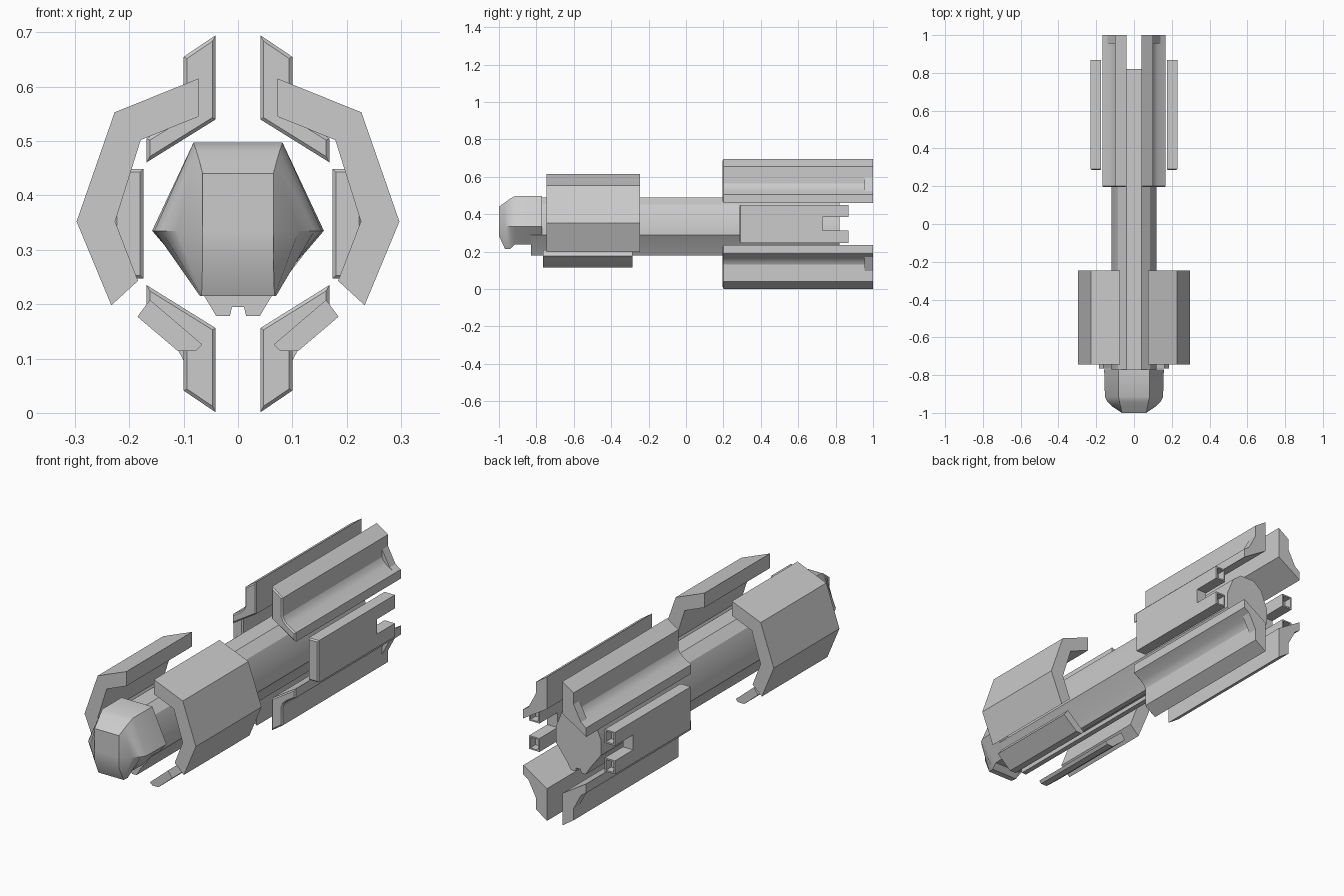
import bpy, bmesh, math
from mathutils import Vector

if "Cube" in bpy.data.objects:
    bpy.data.objects.remove(bpy.data.objects["Cube"])

MID = 0.348  # height of the symmetry plane of the rear rails


def finish(name, bm, mirror=None, z=0.0, angle=25):
    bmesh.ops.recalc_face_normals(bm, faces=bm.faces)
    me = bpy.data.meshes.new(name)
    bm.to_mesh(me)
    bm.free()
    ob = bpy.data.objects.new(name, me)
    bpy.context.collection.objects.link(ob)
    ob.location.z = z
    if mirror:
        mod = ob.modifiers.new("Mirror", 'MIRROR')
        mod.use_axis = mirror
        mod.use_clip = False
        mod.use_mirror_merge = False
    bpy.ops.object.select_all(action='DESELECT')
    ob.select_set(True)
    bpy.context.view_layer.objects.active = ob
    bpy.ops.object.shade_smooth_by_angle(angle=math.radians(angle))
    return ob


def prism(points, offset):
    """Extrude a flat polygon of 3D points along an offset."""
    bm = bmesh.new()
    face = bm.faces.new([bm.verts.new(p) for p in points])
    ext = bmesh.ops.extrude_face_region(bm, geom=[face], use_keep_orig=True)
    verts = [g for g in ext['geom'] if isinstance(g, bmesh.types.BMVert)]
    bmesh.ops.translate(bm, verts=verts, vec=Vector(offset))
    bmesh.ops.recalc_face_normals(bm, faces=bm.faces)
    return bm


def along_y(profile, y0, y1, zoff=0.0):
    return prism([(x, y0, z - zoff) for x, z in profile], (0, y1 - y0, 0))


def chamfer_end(bm, direction, width=0.006):
    """Small chamfer round the end faces that look along +y or -y."""
    ext = (max if direction > 0 else min)(v.co.y for v in bm.verts)
    edges = [e for e in bm.edges if all(abs(v.co.y - ext) < 1e-4 for v in e.verts)]
    bmesh.ops.bevel(bm, geom=edges, offset=width, segments=1, affect='EDGES', profile=0.5)


X, XZ = (True, False, False), (True, False, True)

# Central barrel with a grooved keel
half = [(0.04, 0.488), (0.085, 0.452), (0.12, 0.365), (0.12, 0.29), (0.062, 0.215),
        (0.04, 0.178), (0.015, 0.178), (0.011, 0.195)]
core = half + [(-x, z) for x, z in reversed(half)]
finish("barrel", along_y(core, -0.83, 0.82))

# Faceted nose: rings of y, top (width, z), middle width, bottom (width, z)
rings = [(-1.0, 0.065, 0.44, 0.065, 0.065, 0.285),
         (-0.968, 0.071, 0.463, 0.112, 0.067, 0.215),
         (-0.94, 0.077, 0.483, 0.141, 0.070, 0.215),
         (-0.915, 0.082, 0.497, 0.154, 0.072, 0.238),
         (-0.77, 0.082, 0.497, 0.158, 0.075, 0.238)]
bm = bmesh.new()
loops = []
for y, tw, tz, mw, bw, bz in rings:
    pts = [(tw, tz), (mw, 0.335), (bw, bz), (-bw, bz), (-mw, 0.335), (-tw, tz)]
    loops.append([bm.verts.new((x, y, z)) for x, z in pts])
for a, b in zip(loops, loops[1:]):
    for i in range(6):
        j = (i + 1) % 6
        bm.faces.new((a[i], a[j], b[j], b[i]))
bm.faces.new(loops[0])
bm.faces.new(loops[-1])
finish("nose", bm, angle=30)

# Large angled front side shields
shield = [(0.073, 0.615), (0.227, 0.553), (0.297, 0.352), (0.233, 0.198),
          (0.184, 0.243), (0.226, 0.352), (0.179, 0.502), (0.073, 0.545)]
finish("side_shield", along_y(shield, -0.745, -0.245), X)

# Lower front shields
lower = [(0.185, 0.177), (0.162, 0.208), (0.066, 0.126), (0.078, 0.114), (0.111, 0.114)]
finish("lower_shield", along_y(lower, -0.765, -0.285), X)

# Four rear rails with a hollowed outer elbow
rail = [(0.041, 0.695), (0.1, 0.655), (0.1, 0.565), (0.108, 0.548), (0.125, 0.532),
        (0.168, 0.505), (0.168, 0.461), (0.041, 0.54)]
bm = along_y(rail, 0.195, 0.955, MID)
chamfer_end(bm, -1)
finish("rear_rail", bm, XZ, MID)

# Rail end caps with a filled elbow
cap = [(0.041, 0.695), (0.1, 0.655), (0.1, 0.60), (0.14, 0.524),
       (0.168, 0.505), (0.168, 0.461), (0.041, 0.54)]
finish("rail_cap", along_y(cap, 0.955, 1.0, MID), XZ, MID)

# Rear side panels: forked at the back, with a socket in each prong
fork = [(0.285, -0.101), (0.868, -0.101), (0.868, -0.036), (0.73, -0.036),
        (0.73, 0.036), (0.868, 0.036), (0.868, 0.101), (0.285, 0.101)]
bm = prism([(0.174, y, z) for y, z in fork], (0.055, 0, 0))
chamfer_end(bm, -1)
ends = [f for f in bm.faces if f.normal.y > 0.9 and f.calc_center_median().y > 0.8]
bmesh.ops.inset_individual(bm, faces=ends, thickness=0.01)
hole = bmesh.ops.extrude_discrete_faces(bm, faces=ends)['faces']
for f in hole:
    bmesh.ops.translate(bm, verts=list(f.verts), vec=(0, -0.04, 0))
    rim = [v for v in f.verts]
finish("side_panel", bm, X, MID)
